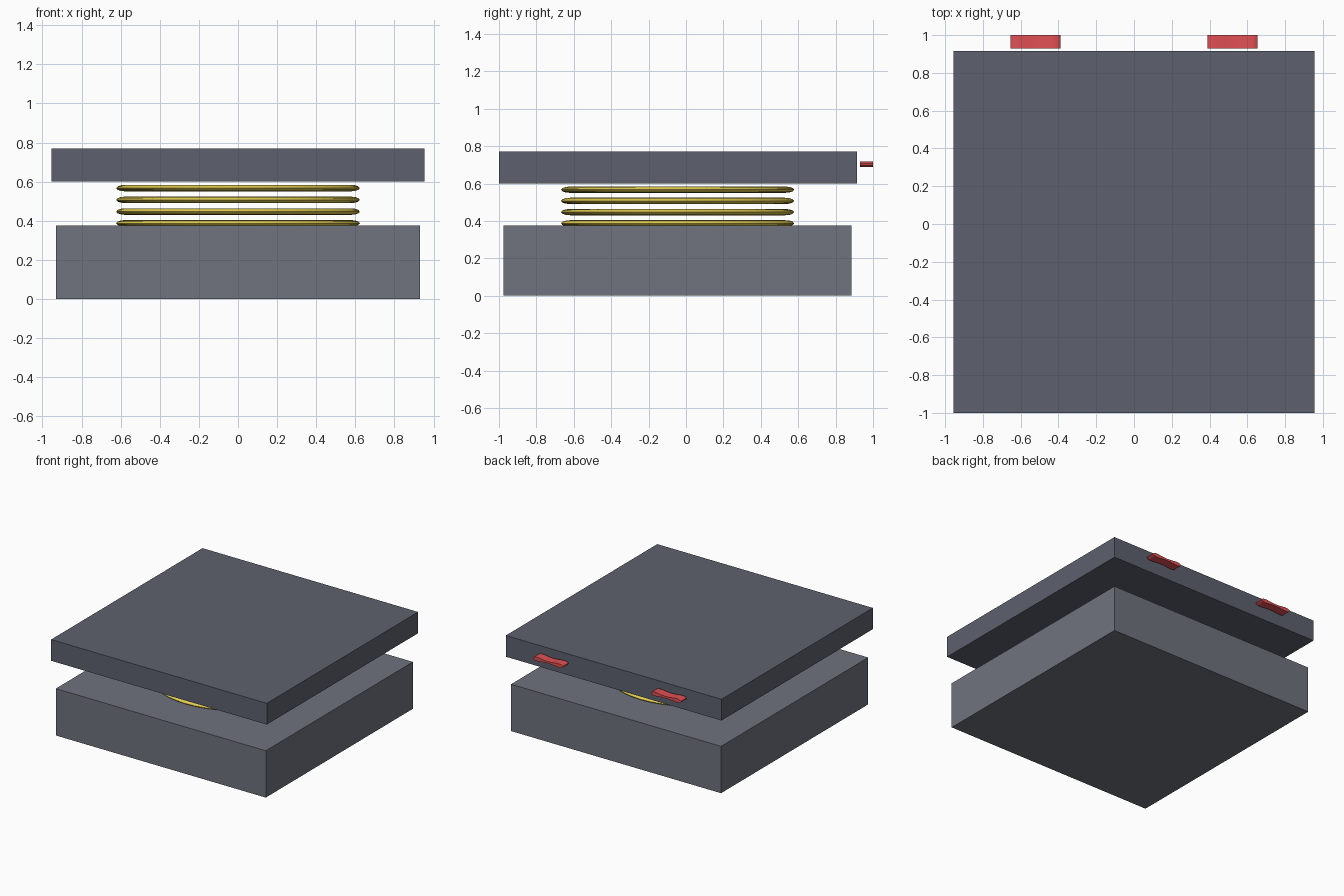
import bpy, bmesh, math

if "Cube" in bpy.data.objects:
    bpy.data.objects.remove(bpy.data.objects["Cube"])


def material(name, rgb):
    m = bpy.data.materials.new(name)
    m.diffuse_color = (*rgb, 1)
    m.use_nodes = True
    m.node_tree.nodes["Principled BSDF"].inputs["Base Color"].default_value = m.diffuse_color
    return m


BASE = material("base_grey", (0.16, 0.17, 0.21))
LID = material("lid_grey", (0.11, 0.12, 0.155))
YELLOW = material("yellow", (0.75, 0.6, 0.08))
RED = material("red", (0.75, 0.08, 0.09))


def box(name, lo, hi, mat):
    bpy.ops.mesh.primitive_cube_add(size=1, location=[(a + b) / 2 for a, b in zip(lo, hi)])
    ob = bpy.context.object
    ob.name = name
    ob.scale = [b - a for a, b in zip(lo, hi)]
    bpy.ops.object.transform_apply(location=False, rotation=False, scale=True)
    ob.data.materials.append(mat)


def hinge(name, cx, cz=0.702, y0=0.93, y1=1.0):
    # rounded bar, pinched in the middle, extruded front to back
    half = 0.1325
    upper = [(1, 0.004), (0.95, 0.010), (0.82, 0.0145), (0.65, 0.015),
             (0.45, 0.012), (0.22, 0.0085), (0, 0.0075)]
    upper += [(-x, z) for x, z in upper[-2::-1]]
    outline = upper + [(x, -z) for x, z in reversed(upper)]
    bm = bmesh.new()
    face = bm.faces.new([bm.verts.new((cx + x * half, y0, cz + z)) for x, z in outline])
    ext = bmesh.ops.extrude_face_region(bm, geom=[face])
    bmesh.ops.translate(bm, vec=(0, y1 - y0, 0),
                        verts=[g for g in ext["geom"] if isinstance(g, bmesh.types.BMVert)])
    bmesh.ops.recalc_face_normals(bm, faces=bm.faces)
    me = bpy.data.meshes.new(name)
    bm.to_mesh(me)
    bm.free()
    me.materials.append(RED)
    ob = bpy.data.objects.new(name, me)
    bpy.context.collection.objects.link(ob)
    bpy.ops.object.select_all(action='DESELECT')
    bpy.context.view_layer.objects.active = ob
    ob.select_set(True)
    bpy.ops.object.shade_smooth_by_angle(angle=math.radians(40))


# Box body and raised lid
box("base", (-0.93, -0.977, 0), (0.93, 0.885, 0.375), BASE)
box("lid", (-0.955, -1.0, 0.6), (0.955, 0.915, 0.77), LID)

# Stack of flattened spring rings
for i in range(4):
    bpy.ops.mesh.primitive_torus_add(major_radius=0.573, minor_radius=0.05,
                                     major_segments=48, minor_segments=12,
                                     location=(0, -0.045, 0.387 + 0.06 * i))
    ring = bpy.context.object
    ring.name = f"spring_ring_{i + 1}"
    ring.scale.z = 0.34
    bpy.ops.object.transform_apply(location=False, rotation=False, scale=True)
    ring.data.materials.append(YELLOW)
    bpy.ops.object.shade_smooth_by_angle(angle=math.radians(60))

# Pair of hinges on the back of the lid
for side, label in ((-1, "left"), (1, "right")):
    hinge(f"hinge_{label}", side * 0.5225)
